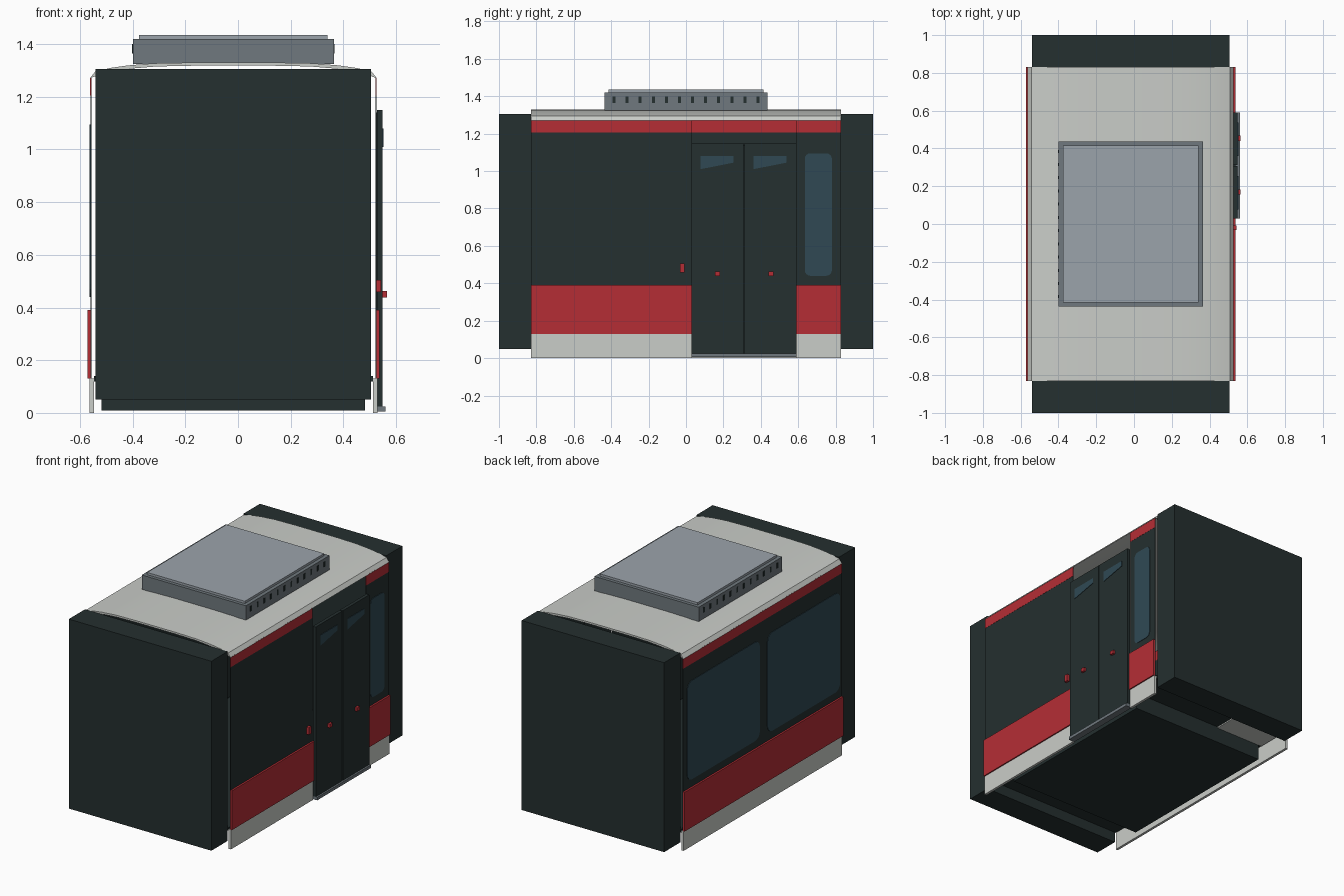
import bpy, bmesh, math

cube = bpy.data.objects.get("Cube")
if cube:
    bpy.data.objects.remove(cube, do_unlink=True)


def material(name, r, g, b):
    m = bpy.data.materials.new(name)
    m.use_nodes = True
    m.diffuse_color = (r, g, b, 1)
    bsdf = next(n for n in m.node_tree.nodes if n.type == 'BSDF_PRINCIPLED')
    bsdf.inputs["Base Color"].default_value = (r, g, b, 1)
    bsdf.inputs["Roughness"].default_value = 0.7
    return m


DARK = material("dark_green_grey", 0.018, 0.029, 0.029)
RED = material("red", 0.46, 0.027, 0.036)
LIGHT = material("light_grey", 0.59, 0.61, 0.58)
GLASS = material("blue_glass", 0.029, 0.066, 0.088)
METAL = material("mid_grey", 0.16, 0.19, 0.21)
COVER = material("cover_grey", 0.33, 0.37, 0.41)

MID = -0.0175      # centre line of the body
WALL = 0.5425      # half width between the side walls
END = 0.83         # where the middle section meets the end blocks


def prism(name, pts, axis, lo, hi, mat):
    """Extrude a 2D outline along x (outline in y, z) or along y (outline in x, z)."""
    def place(p, d):
        return (d, p[0], p[1]) if axis == 'x' else (p[0], d, p[1])
    bm = bmesh.new()
    face = bm.faces.new([bm.verts.new(place(p, lo)) for p in pts])
    ext = bmesh.ops.extrude_face_region(bm, geom=[face])
    step = (hi - lo, 0, 0) if axis == 'x' else (0, hi - lo, 0)
    verts = [g for g in ext["geom"] if isinstance(g, bmesh.types.BMVert)]
    bmesh.ops.translate(bm, verts=verts, vec=step)
    bmesh.ops.recalc_face_normals(bm, faces=bm.faces)
    me = bpy.data.meshes.new(name)
    bm.to_mesh(me)
    bm.free()
    me.materials.append(mat)
    ob = bpy.data.objects.new(name, me)
    bpy.context.collection.objects.link(ob)
    return ob


def box(name, x, y, z, mat):
    outline = [(y[0], z[0]), (y[1], z[0]), (y[1], z[1]), (y[0], z[1])]
    return prism(name, outline, 'x', x[0], x[1], mat)


def rounded(y, z, r=0.03, steps=4):
    """Rectangle outline with rounded corners."""
    pts = []
    corners = [(y[1] - r, z[1] - r), (y[0] + r, z[1] - r),
               (y[0] + r, z[0] + r), (y[1] - r, z[0] + r)]
    for i, (cy, cz) in enumerate(corners):
        for k in range(steps + 1):
            a = math.pi / 2 * (i + k / steps)
            pts.append((cy + r * math.cos(a), cz + r * math.sin(a)))
    return pts


def side(s, inner, outer):
    """x range measured outwards from the wall on side s."""
    return tuple(sorted((MID + s * (WALL + inner), MID + s * (WALL + outer))))


# End blocks, floor and underframe
for name, y in (("front_end_block", (-1, -END)), ("rear_end_block", (END, 1))):
    box(name, (MID - 0.5225, MID + 0.5225), y, (0.05, 1.305), DARK)
box("floor", (MID - 0.53, MID + 0.53), (-END, END), (0.12, 0.14), DARK)
box("underframe", (MID - 0.5, MID + 0.5), (-0.6, 0.6), (0.01, 0.12), DARK)
box("underfloor_plate", (-0.54, -0.18), (0.6, END), (0.112, 0.12), LIGHT)

# Side walls: skirt, lower red panel, dark wall and upper red band
DOOR = (0.03, 0.59)
spans = {"left": (1, [(-END, DOOR[0]), (DOOR[1], END)]),
         "right": (-1, [(-END, END)])}
for label, (s, ranges) in spans.items():
    for i, y in enumerate(ranges):
        tag = f"{label}_{i + 1}"
        box("skirt_" + tag, side(s, -0.013, 0.004), y, (0, 0.13), LIGHT)
        box("wall_" + tag, side(s, -0.004, 0), y, (0.13, 1.205), DARK)
        box("lower_panel_" + tag, side(s, 0, 0.012), y, (0.13, 0.39), RED)
        box("upper_band_" + tag, side(s, -0.004, 0.001), y, (1.205, 1.272), RED)

# Side windows
for name, s, y in (("left_window", 1, (0.635, 0.78)),
                   ("right_rear_window", -1, (0.03, 0.79)),
                   ("right_front_window", -1, (-0.81, -0.05))):
    lo, hi = side(s, 0, 0.003)
    prism(name, rounded(y, (0.44, 1.095), 0.03 if s > 0 else 0.05), 'x', lo, hi, GLASS)

# Double door with sloped windows and handles
for i, (y0, y1) in enumerate(((DOOR[0], 0.307), (0.313, DOOR[1]))):
    n = i + 1
    box(f"door_leaf_{n}", side(1, 0.002, 0.024), (y0, y1), (0.025, 1.15), DARK)
    w = 0.077 + 0.283 * i
    lo, hi = side(1, 0.024, 0.027)
    prism(f"door_window_{n}", [(w, 1.01), (w + 0.178, 1.045), (w + 0.178, 1.08), (w, 1.08)],
          'x', lo, hi, GLASS)
    h = 0.155 + 0.285 * i
    box(f"door_handle_{n}", side(1, 0.024, 0.04), (h, h + 0.028), (0.438, 0.462), RED)
box("door_seam", side(1, 0, 0.012), (0.305, 0.315), (0.025, 1.14), DARK)
box("door_step", side(1, -0.01, 0.035), DOOR, (0.005, 0.025), METAL)
box("door_button", side(1, 0, 0.018), (-0.033, -0.007), (0.458, 0.505), RED)

# Arched roof shell
half = [(0.545, 1.27), (0.525, 1.295), (0.47, 1.309), (0.4, 1.319), (0.3, 1.327), (0.15, 1.33)]
outer = [(MID + x, z) for x, z in half] + [(MID - x, z) for x, z in reversed(half)]
under = [(MID + x * 0.97, z - 0.012) for x, z in half[1:]]
under = [(2 * MID - x, z) for x, z in under] + under[::-1]
roof = prism("roof", outer + under, 'y', -END, END, LIGHT)
bpy.context.view_layer.objects.active = roof
roof.select_set(True)
bpy.ops.object.shade_smooth_by_angle(angle=math.radians(35))
roof.select_set(False)

# Roof unit with cover and side vents
box("roof_unit", (MID - 0.382, MID + 0.382), (-0.437, 0.437), (1.325, 1.42), METAL)
box("roof_unit_cover", (MID - 0.358, MID + 0.358), (-0.415, 0.415), (1.42, 1.435), COVER)
for s in (1, -1):
    x = sorted((MID + s * 0.381, MID + s * 0.384))
    for i in range(12):
        y = -0.385 + 0.07 * i
        box(f"vent_{'left' if s > 0 else 'right'}_{i + 1}", x,
            (y - 0.008, y + 0.008), (1.365, 1.4), DARK)
